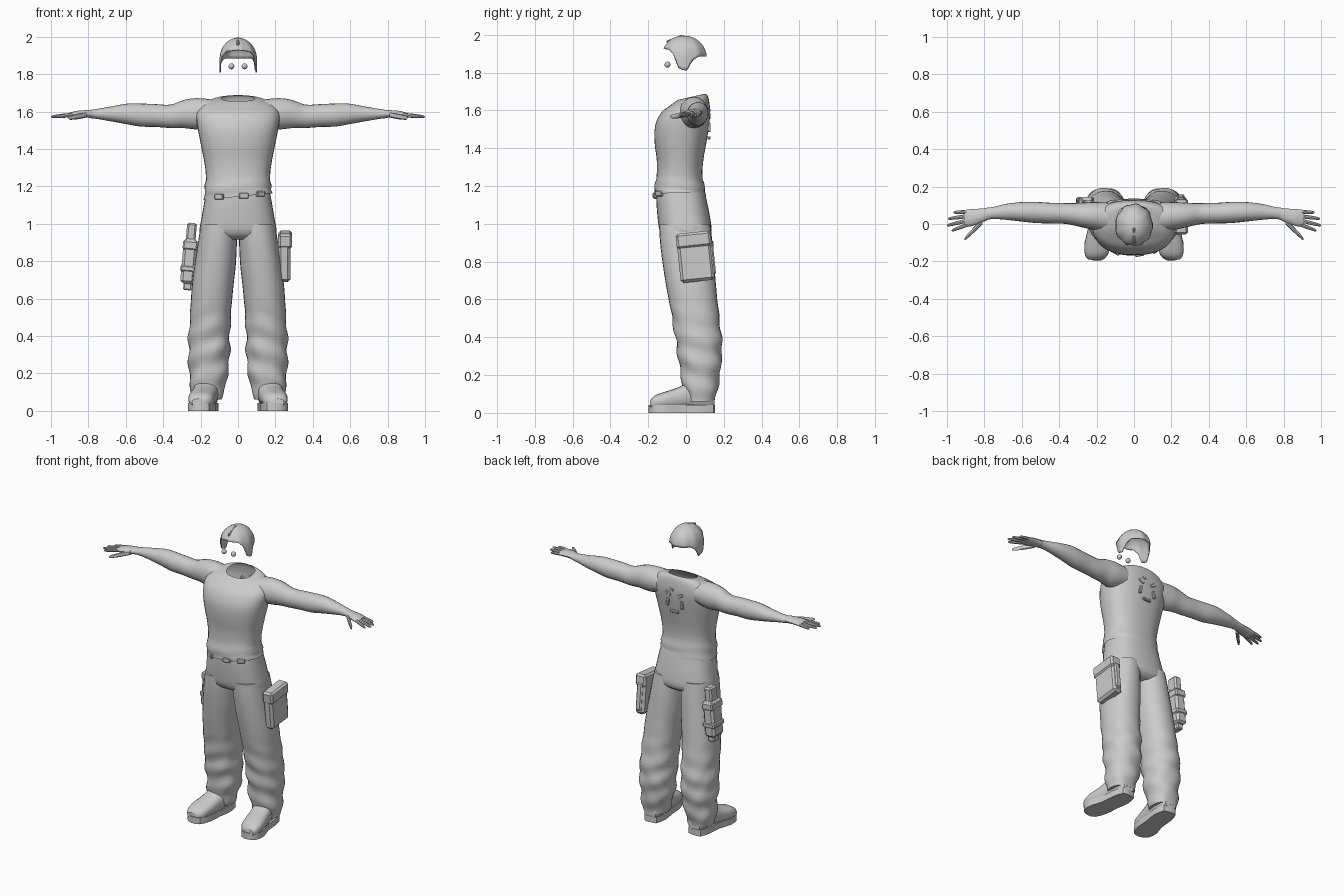
import bpy, bmesh, math
from mathutils import Vector, Matrix

if "Cube" in bpy.data.objects:
    bpy.data.objects.remove(bpy.data.objects["Cube"])

GREY = bpy.data.materials.new("plain_grey")
GREY.diffuse_color = (0.6, 0.6, 0.6, 1)
GREY.use_nodes = True
GREY.node_tree.nodes["Principled BSDF"].inputs["Base Color"].default_value = GREY.diffuse_color


def finish(bm, name, mirror=False, thick=0):
    bmesh.ops.recalc_face_normals(bm, faces=bm.faces)
    me = bpy.data.meshes.new(name)
    bm.to_mesh(me)
    bm.free()
    me.materials.append(GREY)
    ob = bpy.data.objects.new(name, me)
    bpy.context.collection.objects.link(ob)
    if thick:
        m = ob.modifiers.new("thickness", 'SOLIDIFY')
        m.thickness = thick
    if mirror:
        ob.modifiers.new("mirror", 'MIRROR').use_clip = False
    return ob


def spline(keys, steps):
    """Smoothly resample a list of key tuples."""
    out = []
    for i in range(len(keys) - 1):
        p = [keys[max(i - 1, 0)], keys[i], keys[i + 1], keys[min(i + 2, len(keys) - 1)]]
        for s in range(steps):
            t = s / steps
            out.append([0.5 * (2 * b + (c - a) * t + (2 * a - 5 * b + 4 * c - d) * t * t
                               + (3 * b - a - 3 * c + d) * t ** 3) for a, b, c, d in zip(*p)])
    return out + [list(keys[-1])]


def loft(name, keys, axis, n=24, steps=3, power=1.0, caps=(True, True), fold=None,
         tilt=None, mirror=False, bm=None, thick=0):
    """Rings are (position, u min, u max, v min, v max) along an axis."""
    own = bm is None
    bm = bm or bmesh.new()
    rings = []
    for t, u0, u1, v0, v1 in spline(keys, steps):
        ring = []
        for k in range(n):
            a = 2 * math.pi * k / n
            c, s = math.cos(a), math.sin(a)
            f = 1 + (fold(t, a) if fold else 0)
            u = (u0 + u1) / 2 + (u1 - u0) / 2 * f * math.copysign(abs(c) ** power, c)
            v = (v0 + v1) / 2 + (v1 - v0) / 2 * f * math.copysign(abs(s) ** power, s)
            w = t + (tilt(t, u, v) if tilt else 0)
            co = {'x': (w, u, v), 'y': (u, w, v), 'z': (u, v, w)}[axis]
            ring.append(bm.verts.new(co))
        rings.append(ring)
    for r, q in zip(rings, rings[1:]):
        for k in range(n):
            bm.faces.new((r[k], r[(k + 1) % n], q[(k + 1) % n], q[k]))
    if caps[0]:
        bm.faces.new(rings[0])
    if caps[1]:
        bm.faces.new(rings[-1])
    return finish(bm, name, mirror, thick) if own else None


def box(bm, center, size, rot=(0, 0, 0), bevel=0.008):
    tmp = bmesh.new()
    bmesh.ops.create_cube(tmp, size=1)
    bmesh.ops.scale(tmp, vec=size, verts=tmp.verts)
    bmesh.ops.bevel(tmp, geom=tmp.edges[:], offset=bevel, segments=1, affect='EDGES')
    m = Matrix.Translation(center)
    for ang, ax in zip(rot, 'XYZ'):
        m = m @ Matrix.Rotation(math.radians(ang), 4, ax)
    tmp.transform(m)
    me = bpy.data.meshes.new("tmp")
    tmp.to_mesh(me)
    tmp.free()
    bm.from_mesh(me)
    bpy.data.meshes.remove(me)


# Shirt body, open at the neck and rising towards the back
loft("shirt_body", [
    (1.145, -.182, .182, -.165, .105), (1.19, -.178, .178, -.168, .10),
    (1.26, -.172, .172, -.155, .087), (1.34, -.182, .182, -.155, .092),
    (1.43, -.20, .20, -.166, .108), (1.52, -.217, .217, -.163, .122),
    (1.59, -.222, .222, -.13, .128), (1.64, -.19, .19, -.085, .122),
    (1.665, -.135, .135, -.055, .112), (1.672, -.09, .09, -.042, .10)],
    'z', n=36, power=.85, caps=(False, False),
    fold=lambda z, a: .018 * math.sin(95 * z + 1.5 * math.sin(2 * a)) if z < 1.25 else 0,
    tilt=lambda z, u, v: (.18 * u * max(0, 1.2 - z) / .06 * .6
                          + max(0, z - 1.6) / .07 * .22 * (v - .03)))

# Arms
loft("arm", [
    (.14, -.04, .115, 1.52, 1.665), (.22, -.03, .118, 1.505, 1.672),
    (.29, -.015, .113, 1.512, 1.662), (.36, .0, .112, 1.512, 1.637),
    (.44, .003, .113, 1.518, 1.640), (.52, .005, .118, 1.52, 1.643),
    (.59, .012, .118, 1.532, 1.643), (.68, .022, .108, 1.548, 1.627),
    (.75, .027, .092, 1.56, 1.615), (.80, .02, .085, 1.566, 1.607)],
    'x', n=20, caps=(False, True), mirror=True)

# Hands: palm, fingers and thumb
hand = bmesh.new()
loft("", [(.77, .027, .088, 1.564, 1.61), (.82, .005, .082, 1.568, 1.608),
          (.87, -.012, .08, 1.567, 1.603), (.905, -.012, .075, 1.567, 1.593)],
     'x', n=14, steps=2, bm=hand)


def finger(a, b, r):
    a, b = Vector(a), Vector(b)
    keys = []
    for t, k in ((0, 1), (.5, 1), (.9, .75), (1, .35)):
        keys.append((a.x + (b.x - a.x) * t, *[f for i in (1, 2) for f in
                     (a[i] + (b[i] - a[i]) * t - r * k, a[i] + (b[i] - a[i]) * t + r * k)]))
    loft("", keys, 'x', n=8, steps=1, bm=hand)


for y0, y1, tip in ((-.002, -.035, .975), (.02, -.008, 1.0), (.043, .028, .995), (.064, .062, .965)):
    finger((.885, y0, 1.583), (tip, y1, 1.572), .0105)
finger((.81, .015, 1.583), (.905, -.08, 1.565), .015)
finish(hand, "hand", mirror=True)

# Trousers: seat and legs
loft("trouser_seat", [
    (1.20, -.165, .165, -.155, .09), (1.13, -.178, .178, -.157, .108),
    (1.03, -.195, .195, -.15, .128), (.95, -.205, .205, -.135, .135),
    (.915, -.16, .16, -.09, .10)], 'z', n=32, power=.8)


def creases(z, a):
    k = max(0, min(1, (.62 - z) / .25))
    return k * (.045 * math.sin(48 * z + 2 * math.sin(a + 1)) + .02 * math.sin(5 * a + 35 * z))


loft("trouser_leg", [
    (1.0, .005, .198, -.142, .128), (.9, .006, .214, -.137, .14),
    (.78, .012, .232, -.122, .15), (.66, .025, .247, -.103, .16),
    (.54, .036, .255, -.08, .172), (.42, .042, .262, -.06, .186),
    (.32, .045, .266, -.046, .19), (.22, .05, .262, -.03, .182),
    (.13, .068, .256, -.02, .168), (.06, .09, .25, -.005, .155)],
    'z', n=28, steps=5, power=.9, fold=creases, mirror=True)

# Belt loops and buckle pieces at the waist
belt = bmesh.new()
for x, y, z in ((-.10, -.15, 1.145), (.03, -.163, 1.15), (.12, -.14, 1.16)):
    box(belt, (x, y, z), (.05, .02, .03), (0, 0, 45 * x / .15), .004)
finish(belt, "belt_pieces")

# Boots with separate soles
loft("boot_upper", [
    (.15, .125, .205, .03, .10), (.12, .105, .225, .02, .16),
    (.03, .105, .235, .02, .17), (-.04, .115, .25, .02, .135),
    (-.11, .125, .265, .02, .112), (-.165, .14, .262, .02, .092),
    (-.19, .175, .245, .025, .065)], 'y', n=20, power=.8, mirror=True)

sole = bmesh.new()
outline = spline([(.12, .145), (.165, .152), (.21, .145), (.232, .07), (.24, -.02), (.265, -.10),
                  (.258, -.17), (.21, -.198), (.155, -.185), (.125, -.11), (.118, -.02),
                  (.105, .07), (.12, .145)], 2)[:-1]
base = sole.faces.new([sole.verts.new((x, y, 0)) for x, y in outline])
up = bmesh.ops.extrude_face_region(sole, geom=[base])
bmesh.ops.translate(sole, vec=(0, 0, .042),
                    verts=[v for v in up["geom"] if isinstance(v, bmesh.types.BMVert)])
finish(sole, "boot_sole", mirror=True)

# Thigh pouch on the left leg
pouch = bmesh.new()
box(pouch, (.248, .05, .815), (.065, .18, .24), (6, 0, 0), .015)
box(pouch, (.252, .04, .915), (.075, .185, .08), (6, 0, 0), .012)
box(pouch, (.25, .135, .82), (.04, .03, .18), (6, 0, 0))
finish(pouch, "thigh_pouch")

# Holster on the right leg
holster = bmesh.new()
box(holster, (-.262, .085, .80), (.075, .11, .24), (0, 5, 0), .014)
box(holster, (-.25, .09, .95), (.052, .075, .11), (0, 5, 0), .01)
box(holster, (-.255, .085, .885), (.08, .12, .05), (0, 5, 0), .008)
box(holster, (-.266, .085, .76), (.085, .118, .035), (0, 5, 0), .008)
box(holster, (-.27, .09, .665), (.045, .06, .04), (0, 5, 0), .006)
finish(holster, "thigh_holster")

# Small loose clips on the upper back
clips = bmesh.new()
for x, z, w, h, r in ((-.045, 1.57, .04, .02, 30), (.045, 1.57, .04, .02, -30), (-.055, 1.51, .018, .05, 10),
                      (.05, 1.51, .018, .05, -10), (0, 1.455, .06, .016, 0), (.02, 1.60, .03, .016, 0)):
    box(clips, (x, .122, z), (w, .016, h), (0, r, 0), .003)
finish(clips, "back_clips")

# Hair shell: short fringe, long sideburns, open below
EDGE = [(0, 1.93), (45, 1.922), (62, 1.895), (76, 1.82), (97, 1.808), (110, 1.86),
        (130, 1.885), (180, 1.885)]


def edge_height(deg):
    for (a, za), (b, zb) in zip(EDGE, EDGE[1:]):
        if deg <= b:
            return za + (zb - za) * (deg - a) / (b - a)
    return EDGE[-1][1]


hair = bmesh.new()
N, ROWS = 48, 10
top = hair.verts.new((0, -.015, 1.995))
columns = []
for k in range(N):
    a = 2 * math.pi * k / N
    z_end = edge_height(min(k, N - k) * 360 / N)
    span = (math.acos((z_end - 1.88) / .115) if z_end > 1.88
            else math.pi / 2 + (1.88 - z_end) / .1)
    col = []
    for j in range(1, ROWS + 1):
        p = span * j / ROWS
        r = math.sin(min(p, math.pi / 2)) * (1 + .025 * math.sin(9 * a) * j / ROWS)
        z = 1.88 + .115 * math.cos(p) if p < math.pi / 2 else 1.88 - (p - math.pi / 2) * .1
        col.append(hair.verts.new((.1 * r * math.sin(a), -.01 - .118 * r * math.cos(a), z)))
    columns.append(col)
for k in range(N):
    c, d = columns[k], columns[(k + 1) % N]
    hair.faces.new((top, c[0], d[0]))
    for j in range(ROWS - 1):
        hair.faces.new((c[j], c[j + 1], d[j + 1], d[j]))
finish(hair, "hair", thick=.006)

# Raised ridge along the crown
ridge = bmesh.new()
box(ridge, (0, -.06, 1.975), (.014, .09, .02), (22, 0, 0), .005)
finish(ridge, "hair_ridge")

# Eyes
eye = bmesh.new()
bmesh.ops.create_uvsphere(eye, u_segments=14, v_segments=10, radius=.016,
                          matrix=Matrix.Translation((.035, -.098, 1.842)))
finish(eye, "eye", mirror=True)

# Smooth shading with sharp creases kept
for ob in bpy.context.collection.objects:
    ob.select_set(True)
    bpy.context.view_layer.objects.active = ob
bpy.ops.object.shade_smooth_by_angle(angle=math.radians(35))
